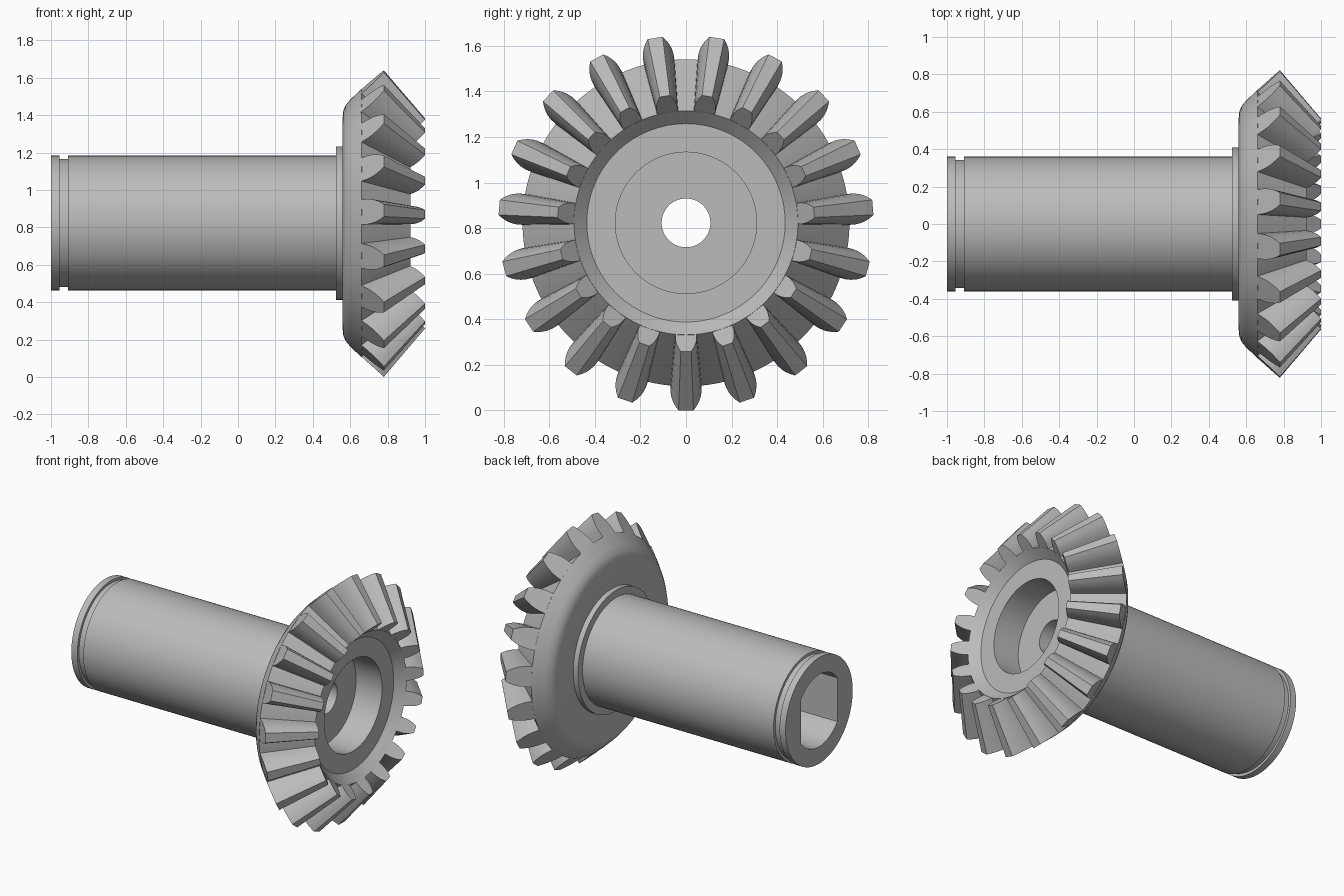
import bpy, bmesh
from math import sin, cos, pi, radians, sqrt

cube = bpy.data.objects.get("Cube")
if cube:
    bpy.data.objects.remove(cube)

AXIS_Z = 0.823
TEETH = 19
SEGMENTS = TEETH * 8
APEX_X = 1.48        # point where all tooth lines meet
INNER_SCALE = 0.685  # small end of a tooth relative to the large end

steel = bpy.data.materials.new("grey_steel")
steel.use_nodes = True
GREY = (0.5, 0.5, 0.5, 1)
steel.diffuse_color = GREY
steel.node_tree.nodes["Principled BSDF"].inputs["Base Color"].default_value = GREY


def polar(x, r, a):
    """Point at distance r from the shaft axis; angle 0 points straight down."""
    return (x, r * sin(a), AXIS_Z - r * cos(a))


def finish(bm, name):
    bmesh.ops.recalc_face_normals(bm, faces=bm.faces)
    mesh = bpy.data.meshes.new(name)
    bm.to_mesh(mesh)
    bm.free()
    mesh.materials.append(steel)
    obj = bpy.data.objects.new(name, mesh)
    bpy.context.collection.objects.link(obj)
    return obj


def activate(obj):
    bpy.ops.object.select_all(action='DESELECT')
    obj.select_set(True)
    bpy.context.view_layer.objects.active = obj


def bridge(bm, ring_a, ring_b):
    n = len(ring_a)
    for i in range(n):
        j = (i + 1) % n
        bm.faces.new((ring_a[i], ring_a[j], ring_b[j], ring_b[i]))


def lathe(name, profile):
    """Revolve a closed (x, radius) outline around the shaft axis."""
    bm = bmesh.new()
    rings = [[bm.verts.new(polar(x, r, 2 * pi * i / SEGMENTS))
              for i in range(SEGMENTS)] for x, r in profile]
    for a, b in zip(rings, rings[1:] + rings[:1]):
        bridge(bm, a, b)
    return finish(bm, name)


# Shaft, collar, gear blank and front bore in one turned outline
body = lathe("shaft_and_gear_blank", [
    (-1, 0.107), (-1, 0.36), (-0.955, 0.36), (-0.955, 0.342),
    (-0.91, 0.342), (-0.91, 0.36), (0.525, 0.36), (0.525, 0.41),
    (0.56, 0.41), (0.56, 0.57), (0.563, 0.6), (0.575, 0.63), (0.6, 0.66),
    (0.66, 0.717), (0.922, 0.491), (0.865, 0.435), (0.865, 0.31),
    (0.67, 0.31), (0.67, 0.107)])

# Double-D socket cut into the back end of the shaft
R, FLAT = 0.245, 0.195
half = sqrt(R * R - FLAT * FLAT)
limit = radians(52.7)
outline = []
for side in (1, -1):
    for i in range(17):
        a = limit * (1 - i / 8)
        outline.append((side * R * sin(a), side * R * cos(a)))
bm = bmesh.new()
ends = [[bm.verts.new((x, y, AXIS_Z + z)) for y, z in outline] for x in (-1.1, 0.5)]
bridge(bm, *ends)
for end in ends:
    bm.faces.new(end)
cutter = finish(bm, "socket_cutter")
cutter.hide_render = True
activate(body)
cut = body.modifiers.new("socket", 'BOOLEAN')
cut.operation, cut.solver, cut.object = 'DIFFERENCE', 'EXACT', cutter
bpy.ops.object.modifier_apply(modifier=cut.name)
bpy.data.objects.remove(cutter)

# Bevel teeth: one rounded section, shrunk towards the cone apex
FLANK = [(0.713, 0.068), (0.745, 0.068), (0.768, 0.064), (0.787, 0.057),
         (0.805, 0.047), (0.823, 0.033)]
section = [(r, w) for r, w in FLANK] + [(r, -w) for r, w in reversed(FLANK)]
bm = bmesh.new()
for t in range(TEETH):
    angle = 2 * pi * t / TEETH
    ends = []
    for scale in (1, INNER_SCALE):
        ring = []
        for r, w in section:
            x = 0.66 + (r - 0.717) * 1.13
            ring.append(bm.verts.new(polar(
                APEX_X + (x - APEX_X) * scale, r * scale, angle + w / r)))
        ends.append(ring)
    bridge(bm, *ends)
    for end in ends:
        bm.faces.new(end)
teeth = finish(bm, "gear_teeth")

for obj in (body, teeth):
    activate(obj)
    bpy.ops.object.shade_smooth_by_angle(angle=radians(28))
